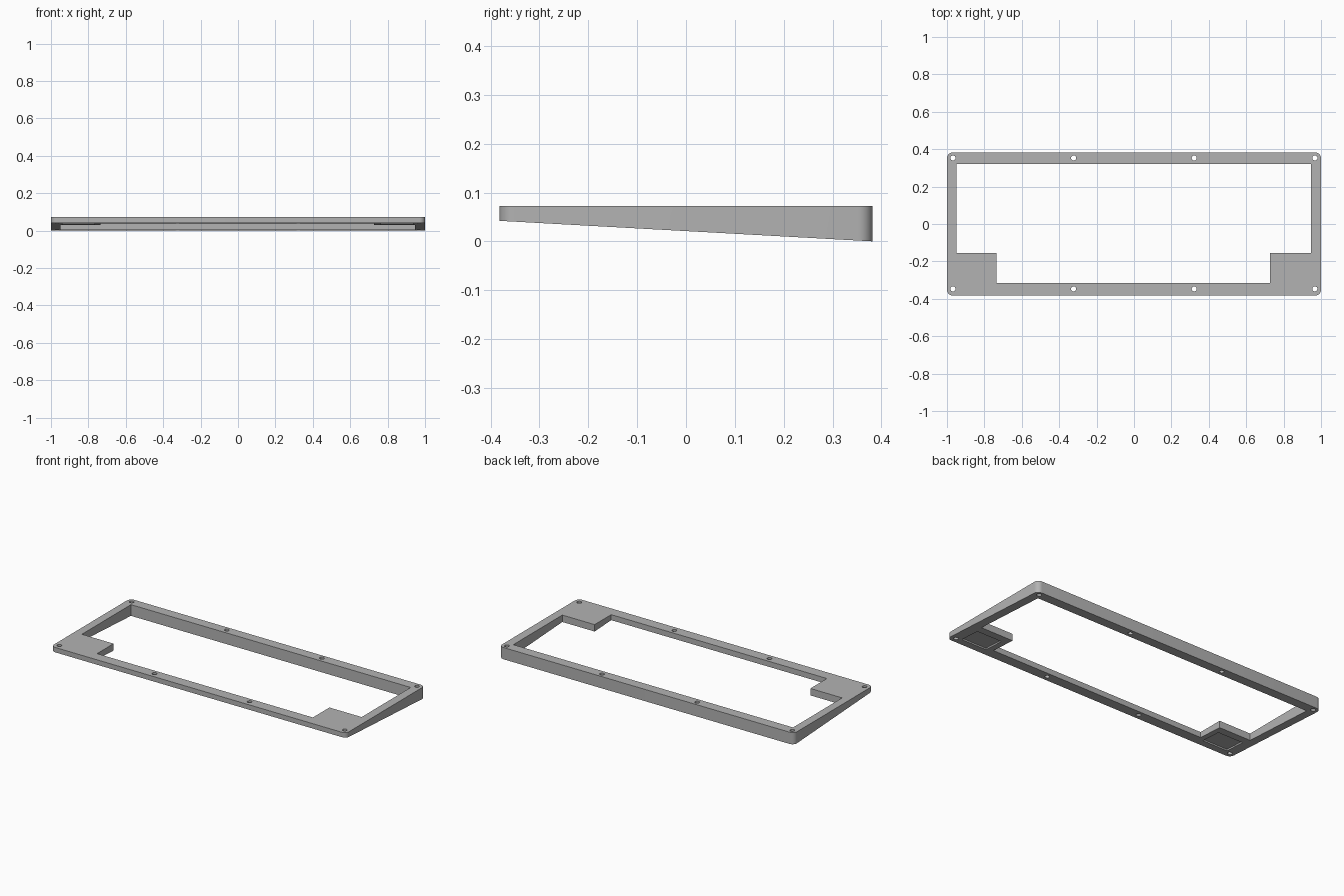
import bpy, bmesh, math

cube = bpy.data.objects.get("Cube")
if cube:
    bpy.data.objects.remove(cube, do_unlink=True)

HALF_X, HALF_Y, TOP = 1.0, 0.382, 0.072
FRONT_BASE = 0.042

grey = bpy.data.materials.new("grey plastic")
grey.use_nodes = True
colour = (0.45, 0.45, 0.45, 1)
grey.diffuse_color = colour
grey.node_tree.nodes["Principled BSDF"].inputs["Base Color"].default_value = colour


def slope(y):
    """Height of the tilted underside."""
    return FRONT_BASE * (HALF_Y - y) / (2 * HALF_Y)


def prism(name, outline, low, high):
    """Extrude an outline between two height functions of y."""
    bm = bmesh.new()
    bottom = [bm.verts.new((x, y, low(y))) for x, y in outline]
    top = [bm.verts.new((x, y, high(y))) for x, y in outline]
    bm.faces.new(bottom[::-1])
    bm.faces.new(top)
    n = len(outline)
    for i in range(n):
        j = (i + 1) % n
        bm.faces.new((bottom[i], bottom[j], top[j], top[i]))
    bmesh.ops.recalc_face_normals(bm, faces=bm.faces)
    mesh = bpy.data.meshes.new(name)
    bm.to_mesh(mesh)
    bm.free()
    mesh.materials.append(grey)
    obj = bpy.data.objects.new(name, mesh)
    bpy.context.collection.objects.link(obj)
    return obj


def arc(cx, cy, r, start, sweep, steps):
    return [(cx + r * math.cos(start + sweep * i / steps),
             cy + r * math.sin(start + sweep * i / steps)) for i in range(steps + 1)]


def rectangle(x0, x1, y0, y1):
    return [(x0, y0), (x1, y0), (x1, y1), (x0, y1)]


def below(y):
    return -0.1


def above(y):
    return 0.2


# Wedge body with rounded corners
R = 0.03
outline = []
for k, (sx, sy) in enumerate([(1, 1), (-1, 1), (-1, -1), (1, -1)]):
    outline += arc(sx * (HALF_X - R), sy * (HALF_Y - R), R, k * math.pi / 2, math.pi / 2, 8)
frame = prism("wedge_frame", outline, slope, lambda y: TOP)

# Opening that leaves a solid block in each front corner
opening = [(-0.735, -0.315), (0.728, -0.315), (0.728, -0.155), (0.947, -0.155),
           (0.947, 0.32), (-0.95, 0.32), (-0.95, -0.155), (-0.735, -0.155)]
cutters = [prism("opening_cutter", opening, below, above)]

# Screw holes along the front and back rails
for x in (-0.968, -0.323, 0.322, 0.967):
    for y in (-0.347, 0.353):
        circle = arc(x, y, 0.0135, 0, 2 * math.pi, 24)[:-1]
        cutters.append(prism("screw_hole_cutter", circle, below, above))

# Shallow foot recesses under the corner blocks
for x in (-0.853, 0.85):
    cutters.append(prism("foot_recess_cutter",
                         rectangle(x - 0.085, x + 0.085, -0.335, -0.205),
                         below, lambda y: slope(y) + 0.009))

bpy.context.view_layer.objects.active = frame
for cutter in cutters:
    cutter.hide_render = True
    mod = frame.modifiers.new("cut", "BOOLEAN")
    mod.operation = "DIFFERENCE"
    mod.solver = "EXACT"
    mod.object = cutter
    bpy.ops.object.modifier_apply(modifier=mod.name)
    bpy.data.objects.remove(cutter, do_unlink=True)

# Smooth the rounded corners and hole walls, keep the edges crisp
bpy.ops.object.select_all(action="DESELECT")
frame.select_set(True)
bpy.ops.object.shade_smooth_by_angle(angle=math.radians(30))
